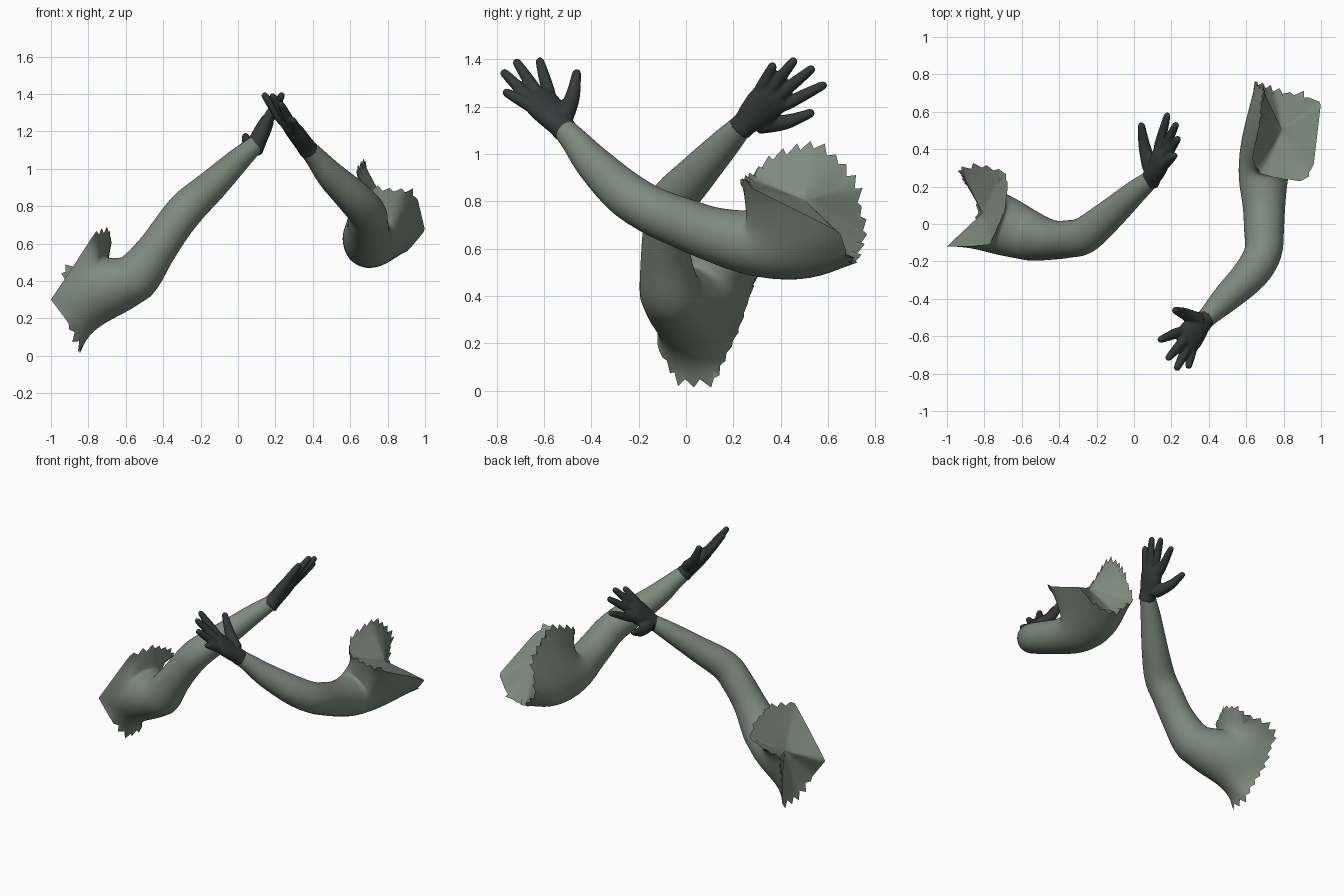
import bpy, bmesh, math, random
from mathutils import Vector

random.seed(4)
if "Cube" in bpy.data.objects:
    bpy.data.objects.remove(bpy.data.objects["Cube"], do_unlink=True)


def material(name, rgb):
    m = bpy.data.materials.new(name)
    m.use_nodes = True
    m.diffuse_color = (*rgb, 1)
    bsdf = next(n for n in m.node_tree.nodes if n.type == 'BSDF_PRINCIPLED')
    bsdf.inputs["Base Color"].default_value = (*rgb, 1)
    bsdf.inputs["Roughness"].default_value = 0.7
    return m


SKIN = material("grey_green_skin", (0.21, 0.26, 0.21))
GLOVE = material("dark_glove", (0.034, 0.044, 0.042))
N = 64          # vertices around an arm


def catmull(points, steps):
    """Smooth samples through points of any dimension."""
    p = [Vector(q) for q in points]
    n = len(p)
    out = []
    for i in range(n - 1):
        a, b, c, d = (p[min(max(i + k, 0), n - 1)] for k in (-1, 0, 1, 2))
        for s in range(steps):
            t = s / steps
            out.append(0.5 * (2 * b + (c - a) * t + (2 * a - 5 * b + 4 * c - d) * t * t
                              + (3 * b - a - 3 * c + d) * t ** 3))
    out.append(p[-1])
    return out


def even_loop(points, count):
    """Resample a closed outline at equal spacing, keeping its corners."""
    pts = [Vector(p) for p in points]
    pts.append(pts[0])
    lengths = [(b - a).length for a, b in zip(pts, pts[1:])]
    step = sum(lengths) / count
    out, run, goal = [], 0, 0
    for a, b, l in zip(pts, pts[1:], lengths):
        while run + l > goal and len(out) < count:
            out.append(a.lerp(b, (goal - run) / l))
            goal += step
        run += l
    return out


def loft(bm, rings, caps):
    """Bridge rings of equal size with quads and return the vertex rows."""
    vs = [[bm.verts.new(c) for c in r] for r in rings]
    n = len(rings[0])
    for a, b in zip(vs, vs[1:]):
        for i in range(n):
            j = (i + 1) % n
            bm.faces.new((a[i], a[j], b[j], b[i]))
    if caps:
        bm.faces.new(vs[0][::-1])
        bm.faces.new(vs[-1])
    return vs


def finish(bm, name, mat):
    me = bpy.data.meshes.new(name)
    bm.to_mesh(me)
    bm.free()
    me.materials.append(mat)
    for f in me.polygons:
        f.use_smooth = True
    ob = bpy.data.objects.new(name, me)
    bpy.context.collection.objects.link(ob)
    return ob


def build_arm(name, rim, torn, path):
    """Arm tube flaring into a shoulder shell with a ragged rim and sunken end."""
    pts = catmull(path, 5)
    centres = [p.to_3d() for p in pts]
    last = len(pts) - 1
    tangents = [(centres[min(i + 1, last)] - centres[max(i - 1, 0)]).normalized()
                for i in range(last + 1)]
    u = tangents[0].cross(Vector((0, 0, 1))).normalized()
    frames = []
    for t in tangents:
        u = (u - t * u.dot(t)).normalized()
        frames.append((u, t.cross(u)))

    def ring(i, sign, off):
        a, b = frames[i]
        r = pts[i][3]
        angles = [sign * math.tau * k / N + off for k in range(N)]
        return [centres[i] + (a * math.cos(g) + b * math.sin(g)) * r for g in angles]

    # turn the tube so its vertices line up with the torn rim
    edge = even_loop(rim, N)
    options = [(s, math.tau * k / N) for s in (1, -1) for k in range(N)]
    sign, off = min(options, key=lambda o: sum((p - q).length_squared
                                               for p, q in zip(ring(0, *o), edge)))
    rings = [ring(i, sign, off) for i in range(last + 1)]
    shell = []
    for step in range(10, 0, -1):
        t = step / 10
        row = []
        for p, q in zip(rings[0], edge):
            reach = max(0, (q - p).dot(-tangents[0])) * 0.7
            c = p - tangents[0] * reach + (p - centres[0]) * reach * 0.4
            row.append(p * (1 - t) ** 2 + c * 2 * t * (1 - t) + q * t * t)
        shell.append(row)
    # ragged teeth
    for i in range(N):
        if torn(edge[i]):
            out = (shell[0][i] - shell[2][i]).normalized()
            shell[0][i] += out * (random.uniform(0.005, 0.035) if i % 2 else -0.01)
    # sunken sheet inside the rim
    middle = sum(edge, Vector()) / N + tangents[0] * 0.03
    sheet = [[p.lerp(middle, t) for p in edge] for t in (0.96, 0.7, 0.4, 0.12)]

    bm = bmesh.new()
    rows = loft(bm, sheet + shell + rings, False)
    bm.faces.new(rows[0][::-1])
    first = len(sheet) + 1
    blend = [v for row in rows[first:first + 14] for v in row]
    for _ in range(14):
        bmesh.ops.smooth_vert(bm, verts=blend, factor=0.5, use_axis_x=True,
                              use_axis_y=True, use_axis_z=True)
    bm.normal_update()
    f = rows[-1][0].link_faces[0]
    if f.normal.dot(f.calc_center_median() - centres[-1]) < 0:
        bmesh.ops.reverse_faces(bm, faces=bm.faces[:])
    for v in rows[len(sheet)]:
        for e in v.link_edges:
            if e.other_vert(v) in rows[len(sheet)]:
                e.smooth = False
    finish(bm, name, SKIN)


def oval(c, a, b, n=16):
    return [c + a * math.cos(math.tau * k / n) + b * math.sin(math.tau * k / n)
            for k in range(n)]


def tube(bm, path):
    """Closed round-ended tube through (x, y, z, radius) points."""
    pts = catmull(path, 4)
    axis = (pts[-1] - pts[0]).to_3d().normalized()
    u = axis.orthogonal().normalized()
    v = axis.cross(u)
    rings = [oval(p.to_3d(), u * p[3], v * p[3]) for p in pts]
    end, r = pts[-1].to_3d(), pts[-1][3]
    for g in (0.5, 1.0, 1.4):
        w = r * math.cos(g)
        rings.append(oval(end + axis * r * math.sin(g), u * w, v * w))
    loft(bm, rings, True)


def build_glove(name, wrist, fingers, thumb):
    """Palm, four fingers and thumb fused into one glove."""
    wrist = Vector(wrist)
    knuckles = [Vector(k) for k, _ in fingers]
    centre = sum(knuckles, Vector()) / 4
    axis = (centre - wrist).normalized()
    across = knuckles[0] - knuckles[3]
    across = (across - axis * across.dot(axis)).normalized()
    thick = axis.cross(across)
    bm = bmesh.new()
    # palm: position from wrist to knuckles, half width, half thickness
    rows = ((-0.12, 0.054, 0.054), (0.1, 0.055, 0.050), (0.35, 0.070, 0.047),
            (0.65, 0.082, 0.045), (0.95, 0.084, 0.039), (1.15, 0.070, 0.026))
    loft(bm, [oval(wrist.lerp(centre, t), across * w, thick * h) for t, w, h in rows], True)
    for k, tip in fingers:
        k, tip = Vector(k), Vector(tip)
        tip -= (tip - k).normalized() * 0.012
        root = k.lerp(wrist.lerp(centre, 0.5), 0.3)
        mid = k.lerp(tip, 0.5) + (tip - wrist).normalized() * 0.004
        tube(bm, [(*root, 0.027), (*k, 0.028), (*mid, 0.025), (*tip, 0.019)])
    base, mid, tip = thumb
    tube(bm, [(*base, 0.042), (*mid, 0.032), (*tip, 0.020)])
    bmesh.ops.recalc_face_normals(bm, faces=bm.faces[:])
    ob = finish(bm, name, GLOVE)
    fuse = ob.modifiers.new("fuse", 'REMESH')
    fuse.mode = 'VOXEL'
    fuse.voxel_size = 0.007
    fuse.use_smooth_shade = True
    soft = ob.modifiers.new("soften", 'SMOOTH')
    soft.factor = 0.5
    soft.iterations = 4


# arm reaching up and back from the -x side
build_arm("right_arm",
          [(-.69, .07, .67), (-.675, .2, .61), (-.69, .28, .53), (-.82, .31, .50),
           (-.93, .29, .46), (-.90, .22, .25), (-.83, .12, .04), (-.84, -.03, .04),
           (-.91, -.12, .18), (-1.0, -.12, .30), (-.88, -.12, .48), (-.77, -.11, .65)],
          lambda p: p.y > -.1,
          [(-.67, -.02, .37, .16), (-.55, -.065, .42, .132), (-.44, -.085, .56, .106),
           (-.35, -.08, .69, .1), (-.265, -.06, .795, .098), (-.14, .04, .91, .084),
           (0, .165, 1.045, .064), (.09, .24, 1.125, .048)])
build_glove("right_glove", (.09, .24, 1.12),
            [((.135, .42, 1.21), (.18, .588, 1.295)), ((.158, .395, 1.25), (.227, .537, 1.365)),
             ((.165, .355, 1.27), (.238, .46, 1.40)), ((.155, .31, 1.26), (.22, .37, 1.38))],
            [(.085, .30, 1.125), (.055, .42, 1.135), (.04, .525, 1.172)])

# arm reaching up and forward from the +x side
build_arm("left_arm",
          [(.90, .23, .88), (.96, .31, .84), (1.0, .65, .67), (.9, .69, .55),
           (.75, .71, .53), (.64, .76, .66), (.69, .72, .86), (.68, .64, .98),
           (.67, .53, 1.04), (.63, .35, .98), (.67, .27, .90), (.79, .24, .89)],
          lambda p: p.x < .93,
          [(.69, .23, .63, .134), (.695, .1, .665, .114), (.695, -.02, .71, .107),
           (.69, -.15, .765, .1), (.625, -.265, .84, .095), (.5, -.39, .96, .077),
           (.42, -.47, 1.055, .058), (.37, -.52, 1.11, .048)])
build_glove("left_glove", (.37, -.52, 1.11),
            [((.235, -.58, 1.26), (.137, -.62, 1.40)), ((.262, -.63, 1.26), (.18, -.72, 1.395)),
             ((.285, -.66, 1.235), (.227, -.775, 1.35)), ((.315, -.65, 1.2), (.29, -.768, 1.265))],
            [(.345, -.515, 1.16), (.27, -.48, 1.24), (.222, -.462, 1.34)])
